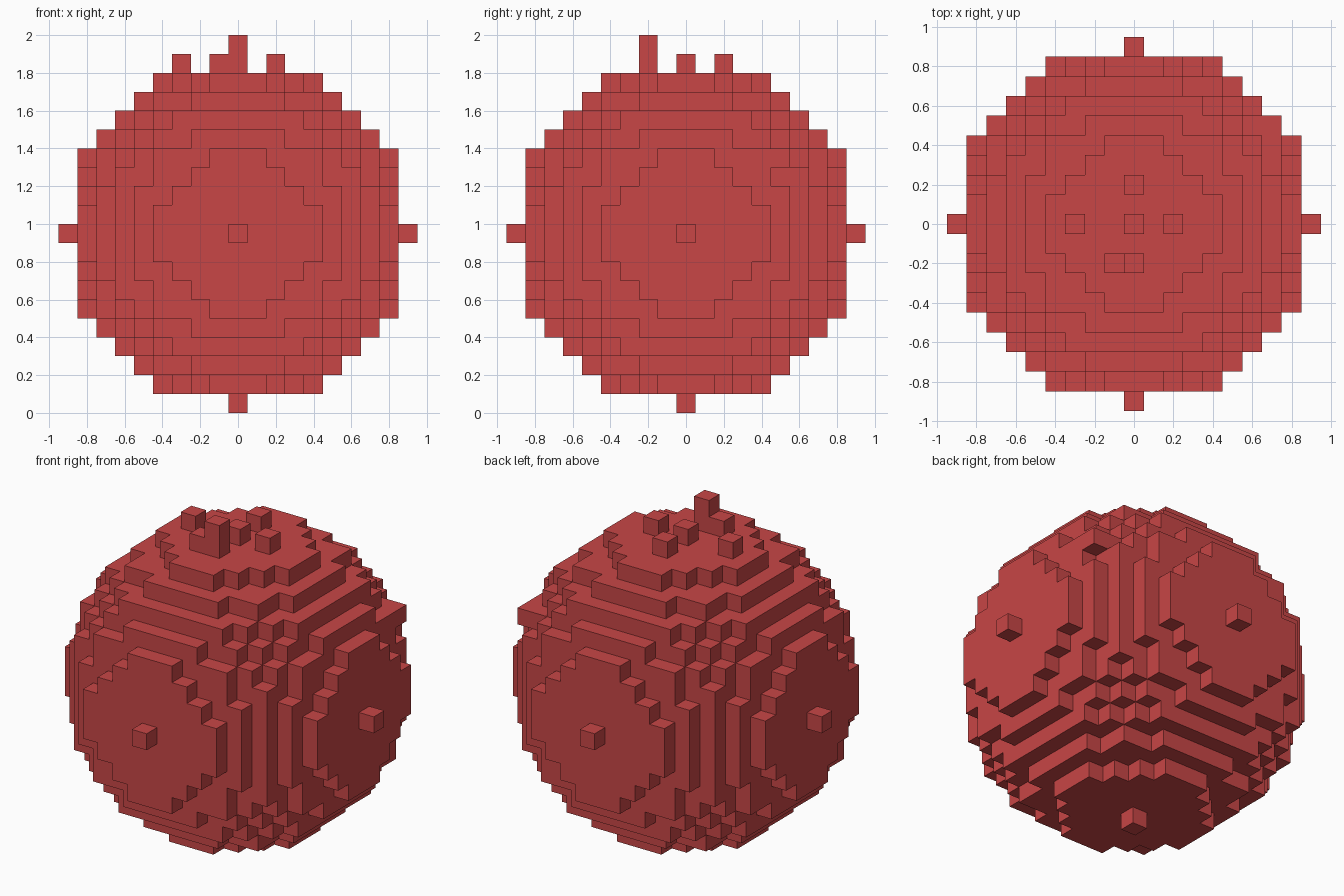
import bpy, bmesh
from mathutils import Vector

if "Cube" in bpy.data.objects:
    bpy.data.objects.remove(bpy.data.objects["Cube"])

S = 0.1                       # block size
CENTRE = Vector((0, 0, 0.95))  # middle of the ball
R = 9                         # ball radius in blocks

red = bpy.data.materials.new("red")
red.diffuse_color = (0.58, 0.061, 0.061, 1)
red.use_nodes = True
red.node_tree.nodes["Principled BSDF"].inputs["Base Color"].default_value = red.diffuse_color

DIRS = [Vector(d) for d in ((1, 0, 0), (-1, 0, 0), (0, 1, 0), (0, -1, 0), (0, 0, 1), (0, 0, -1))]


def block_object(name, cells, neighbours):
    """Mesh of all block sides that are not covered by another block."""
    bm = bmesh.new()
    for c in sorted(cells):
        for d in DIRS:
            if (c[0] + int(d.x), c[1] + int(d.y), c[2] + int(d.z)) in neighbours:
                continue
            u = Vector((d.y, d.z, d.x))
            v = d.cross(u)
            mid = Vector(c) + d * 0.5
            corners = [mid + (u * a + v * b) * 0.5 for a, b in ((-1, -1), (1, -1), (1, 1), (-1, 1))]
            bm.faces.new([bm.verts.new(CENTRE + p * S) for p in corners])
    bmesh.ops.remove_doubles(bm, verts=bm.verts, dist=0.001)
    mesh = bpy.data.meshes.new(name)
    bm.to_mesh(mesh)
    bm.free()
    mesh.materials.append(red)
    obj = bpy.data.objects.new(name, mesh)
    bpy.context.collection.objects.link(obj)
    return obj


# round body made of blocks, with one stray block on its back right shoulder
span = range(-R, R + 1)
ball = {(x, y, z) for x in span for y in span for z in span
        if x * x + y * y + z * z <= R * R}
ball.add((7, 5, 4))

# loose blocks on the flat top, one of them two high
studs = {(0, 2, 9), (-3, 0, 9), (2, 0, 9), (-1, -2, 9), (0, -2, 9), (0, -2, 10)}

everything = ball | studs
block_object("block_ball", ball, everything)
block_object("top_studs", studs, everything)
